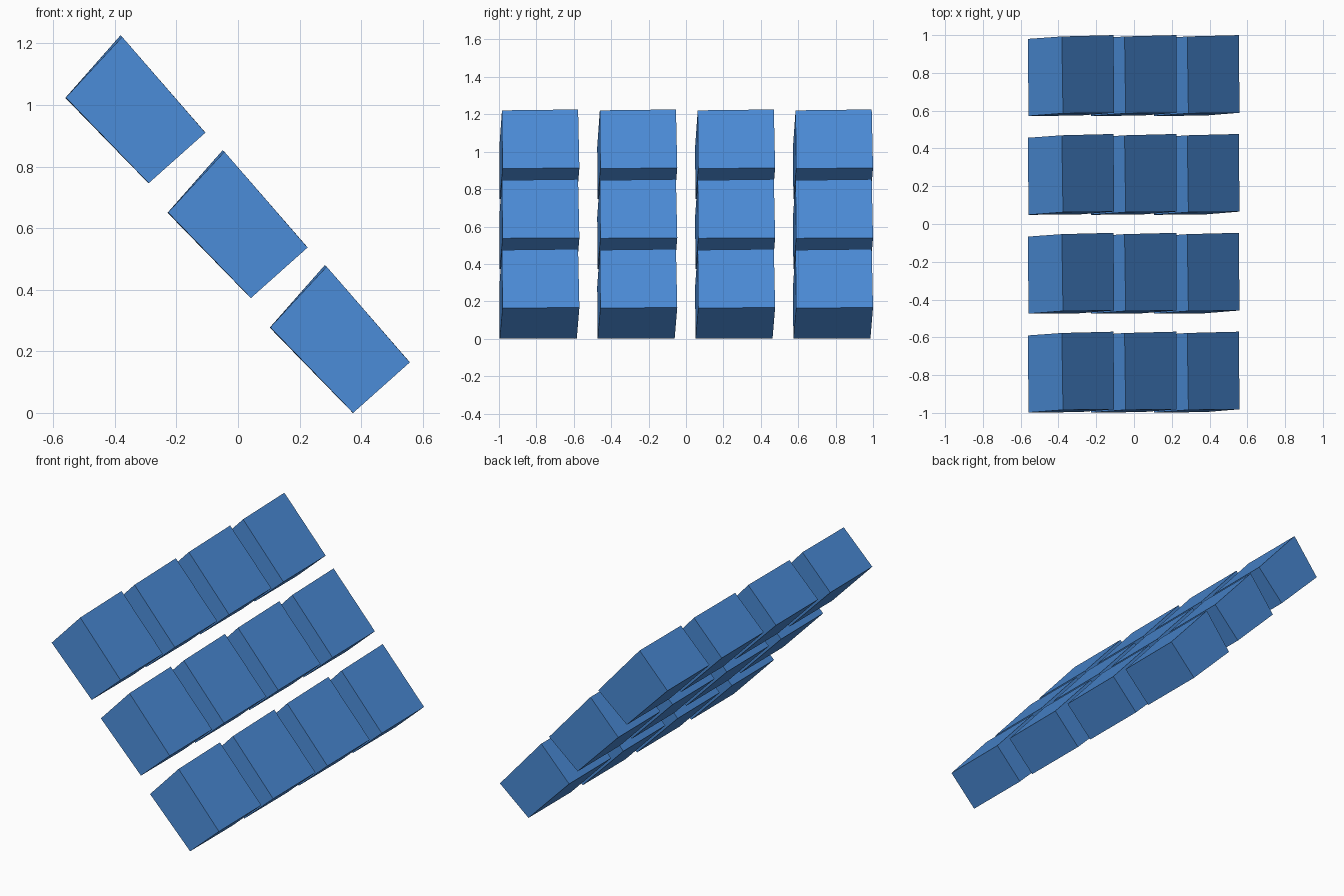
import bpy, bmesh

if "Cube" in bpy.data.objects:
    bpy.data.objects.remove(bpy.data.objects["Cube"])

# Slightly skewed block: side profile (x, z) at its front and back ends, with y per corner
front = [(-0.559, -0.998, 1.024), (-0.376, -0.984, 1.221),
         (-0.106, -0.981, 0.910), (-0.290, -0.996, 0.746)]
back = [(-0.561, -0.590, 1.023), (-0.382, -0.577, 1.226),
        (-0.108, -0.570, 0.913), (-0.291, -0.584, 0.746)]

mat = bpy.data.materials.new("blue")
mat.diffuse_color = (0.07, 0.26, 0.68, 1)
mat.use_nodes = True
mat.node_tree.nodes["Principled BSDF"].inputs["Base Color"].default_value = mat.diffuse_color

bm = bmesh.new()
f = [bm.verts.new(p) for p in front]
b = [bm.verts.new(p) for p in back]
bm.faces.new(f)
bm.faces.new(b[::-1])
for i in range(4):
    j = (i + 1) % 4
    bm.faces.new((f[i], b[i], b[j], f[j]))
bmesh.ops.recalc_face_normals(bm, faces=bm.faces)
mesh = bpy.data.meshes.new("block")
bm.to_mesh(mesh)
bm.free()
mesh.materials.append(mat)

# Sloping grid: three rows down the incline, four blocks across
for row in range(3):
    for col in range(4):
        ob = bpy.data.objects.new(f"block_{row + 1}_{col + 1}", mesh)
        ob.location = (0.332 * row, 0.5233 * col, -0.373 * row)
        bpy.context.collection.objects.link(ob)
